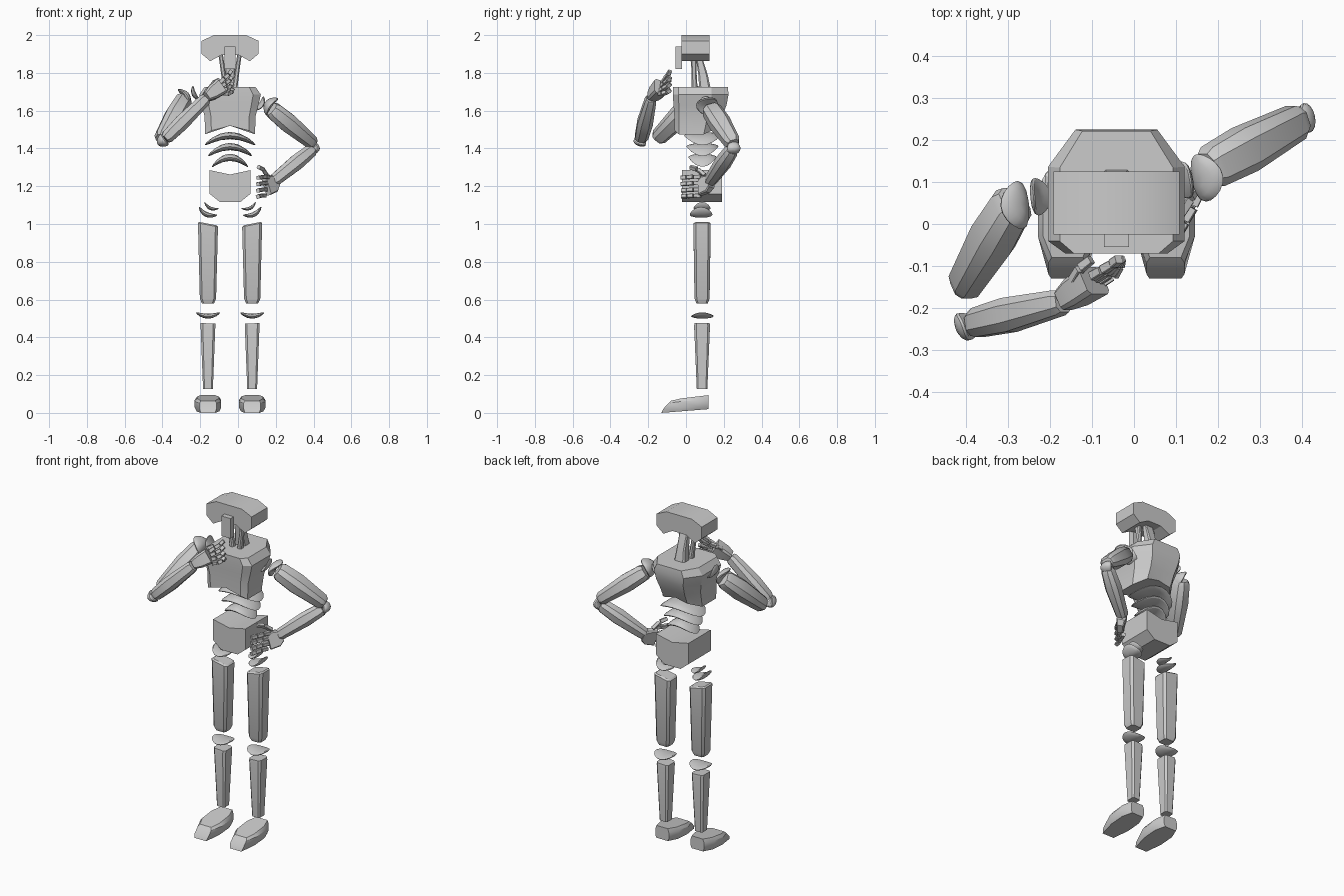
import bpy, bmesh
from mathutils import Vector, Matrix

if "Cube" in bpy.data.objects:
    bpy.data.objects.remove(bpy.data.objects["Cube"])

CX = -0.042   # body centre line


def finish(name, bm):
    bmesh.ops.recalc_face_normals(bm, faces=bm.faces)
    me = bpy.data.meshes.new(name)
    bm.to_mesh(me)
    bm.free()
    ob = bpy.data.objects.new(name, me)
    bpy.context.collection.objects.link(ob)
    bpy.ops.object.select_all(action='DESELECT')
    ob.select_set(True)
    bpy.context.view_layer.objects.active = ob
    bpy.ops.object.shade_smooth_by_angle(angle=0.5)
    return ob


def basis(loc, n):
    z = Vector(n).normalized()
    x = Vector((0, 1, 0)).cross(z).normalized()
    y = z.cross(x)
    m = Matrix((x, y, z)).transposed().to_4x4()
    m.translation = Vector(loc)
    return m


def loft(name, rings, m=Matrix()):
    bm = bmesh.new()
    vs = [[bm.verts.new(m @ Vector(p)) for p in r] for r in rings]
    n = len(rings[0])
    for a, b in zip(vs, vs[1:]):
        for i in range(n):
            j = (i + 1) % n
            bm.faces.new((a[i], a[j], b[j], b[i]))
    bm.faces.new(vs[0])
    bm.faces.new(vs[-1])
    return finish(name, bm)


def octo(hx, hy, z, c=0.3, cy=0.0, slope=0.0):
    # chamfered rectangle, optionally tilted along x
    k = c * min(hx, hy)
    q = [(hx, hy - k), (hx - k, hy), (k - hx, hy), (-hx, hy - k),
         (-hx, k - hy), (k - hx, -hy), (hx - k, -hy), (hx, k - hy)]
    return [(x, cy + y, z + slope * x) for x, y in q]


def prism(name, pts, y0, y1):
    return loft(name, [[(CX + x, y, z) for x, z in pts] for y in (y0, y1)])


def dish(name, loc, n, rx, ry, t, bend):
    # flattened sphere bent along its local x
    bm = bmesh.new()
    bmesh.ops.create_uvsphere(bm, u_segments=20, v_segments=8, radius=1)
    m = basis(loc, n)
    for v in bm.verts:
        x, y, z = v.co
        v.co = m @ Vector((x * rx, y * ry, z * t + bend * x * x))
    return finish(name, bm)


def limb(name, a, b, prof, c=0.5):
    # prof: (fraction, half width, half depth) along a -> b
    a, b = Vector(a), Vector(b)
    d = b - a
    return loft(name, [octo(w, h, f * d.length, c) for f, w, h in prof], basis(a, d))


def finger(name, pts, w=0.011):
    for i, (a, b) in enumerate(zip(pts, pts[1:])):
        a, b = Vector(a), Vector(b)
        limb(f"{name}_joint_{i}", a.lerp(b, 0.06), a.lerp(b, 0.92), [(0, w, w), (1, w * .9, w * .9)], 0.2)


def mirrored(half):
    return half + [(-x, z) for x, z in reversed(half)]


# head, face bar and neck
prism("head_shell", mirrored([(.085, 2.0), (.15, 1.97), (.15, 1.9), (.105, 1.862), (.045, 1.895)]), -.025, .125)
prism("face_bar", [(-.03, 1.82), (.03, 1.82), (.03, 1.94), (-.03, 1.94)], -.055, -.02)
loft("neck", [octo(.035, .03, 1.72, .3, .1), octo(.028, .025, 1.79, .3, .09), octo(.026, .015, 1.9, .3, .065)],
     Matrix.Translation((CX, 0, 0)))
for s, side in ((-1, "right"), (1, "left")):
    limb(side + "_neck_strut", (CX + s * .025, .045, 1.72), (CX + s * .05, .04, 1.9),
         [(0, .014, .016), (.5, .012, .013), (1, .012, .018)])

# chest: stacked eight-sided rings with an arched bottom
chest = []
for z, hw, y0, y1, arch in ((1.725, .135, -.07, .222, 0), (1.685, .163, -.07, .225, 0), (1.63, .15, -.066, .215, 0),
                            (1.57, .135, -.062, .19, 0), (1.475, .132, -.06, .16, .045)):
    q = [(1, .1), (1, .7), (.6, 1), (0, 1), (-.6, 1), (-1, .7), (-1, .1), (-.75, 0), (0, 0), (.75, 0)]
    chest.append([(CX + hw * a, y0 + (y1 - y0) * b, z + arch * (1 - a * a)) for a, b in q])
loft("chest", chest)

# belly plates
for i, (z, rx, ry) in enumerate(((1.468, .135, .098), (1.41, .117, .085), (1.353, .096, .075))):
    dish(f"belly_plate_{i}", (CX, .087, z), (0, 0, 1), rx, ry, .019, -.05)

# pelvis
prism("pelvis", [(.108, 1.285), (.108, 1.16), (.055, 1.117), (-.055, 1.117), (-.108, 1.16), (-.108, 1.285), (0, 1.262)],
      -.022, .19)

# legs
for s, side in ((-1, "right"), (1, "left")):
    m = Matrix.Translation((CX + s * .117, .085, 0))
    x = CX + s * .117
    dish(side + "_hip_plate_upper", (x - s * .012, .085, 1.083), (-s * .4, 0, .9), .042, .045, .009, .018)
    dish(side + "_hip_plate_lower", (x + s * .008, .08, 1.05), (-s * .4, 0, .9), .053, .06, .013, .02)
    loft(side + "_thigh", [octo(.032, .03, .58), octo(.043, .04, .605), octo(.053, .046, .995, slope=s * .2),
                           octo(.045, .038, 1.002, slope=s * .2)], m)
    dish(side + "_knee_plate", (x, .087, .512), (0, 0, 1), .063, .06, .013, .018)
    loft(side + "_shin", [octo(.026, .028, .126), octo(.039, .042, .46, slope=s * .05),
                          octo(.039, .04, .474, slope=s * .05)], m)
    # foot: wide in the middle, sloping toe
    plan = [(.045, .12), (.07, .06), (.07, -.03), (.045, -.13)]
    plan = plan + [(-a, b) for a, b in reversed(plan)]
    m = Matrix.Translation((x, 0, 0))
    loft(side + "_foot", [
        [(a * .85, b, .08 * (b + .13)) for a, b in plan],
        [(a, max(b, -.12), .022 + .06 * (b + .13)) for a, b in plan],
        [(a, max(b, -.092), .052 + .08 * (b + .13)) for a, b in plan],
        [(a * .82, max(b, -.08), .064 + .12 * (b + .13)) for a, b in plan]], m)

# arms: inner plate, outer plate, normals, upper arm, elbow, forearm
arms = {
    "right": dict(inner=(-.232, .065, 1.685), outer=(-.272, .045, 1.675), n=(-.85, -.1, -.45),
                  up=((-.285, .055, 1.66), (-.41, -.155, 1.45)), elbow=(-.405, -.245, 1.435), en=(.7, .45, .5),
                  fore=((-.385, -.238, 1.45), (-.168, -.185, 1.665))),
    "left": dict(inner=(.122, .105, 1.63), outer=(.162, .11, 1.635), n=(.75, .2, -.55),
                 up=((.175, .13, 1.61), (.4, .25, 1.425)), elbow=(.412, .253, 1.4), en=(-.95, -.2, .1),
                 fore=((.395, .245, 1.395), (.185, .125, 1.225)))}
for side, p in arms.items():
    dish(side + "_shoulder_inner_plate", p["inner"], p["n"], .045, .045, .011, -.015)
    dish(side + "_shoulder_outer_plate", p["outer"], p["n"], .055, .058, .018, .022)
    limb(side + "_upper_arm", *p["up"], [(0, .035, .04), (.06, .045, .05), (.4, .05, .055), (.94, .037, .042), (1, .026, .03)])
    dish(side + "_elbow_cap", p["elbow"], p["en"], .036, .036, .02, .018)
    limb(side + "_forearm", *p["fore"], [(0, .026, .028), (.06, .035, .035), (.4, .041, .041), (.95, .033, .03), (1, .027, .025)])

# hand resting on hip
limb("left_palm", (.2, .135, 1.215), (.15, .075, 1.2), [(0, .022, .025), (.3, .045, .022), (1, .05, .018)], .3)
for i, z in enumerate((1.25, 1.216, 1.182, 1.15)):
    finger(f"left_finger_{i}", [(.16 - .006 * i, .08, z), (.142 - .006 * i, .04, z),
                                (.122 - .004 * i, .005, z - .003), (.105, -.027, z - .005)])
finger("left_thumb", [(.155, .1, 1.255), (.132, .06, 1.29), (.108, .02, 1.302)])

# hand raised to chin
limb("right_palm", (-.168, -.182, 1.672), (-.095, -.135, 1.725), [(0, .025, .026), (.4, .038, .034), (1, .044, .036)], .3)
first = [(-.1, -.125, 1.745), (-.075, -.11, 1.77), (-.05, -.095, 1.79), (-.035, -.083, 1.812)]
last = [(-.075, -.14, 1.69), (-.05, -.125, 1.69), (-.035, -.1, 1.698), (-.03, -.08, 1.712)]
for i in range(4):
    finger(f"right_finger_{i}", [Vector(a).lerp(Vector(b), i / 3) for a, b in zip(first, last)])
finger("right_thumb", [(-.145, -.135, 1.725), (-.128, -.105, 1.75), (-.1, -.083, 1.765)])
